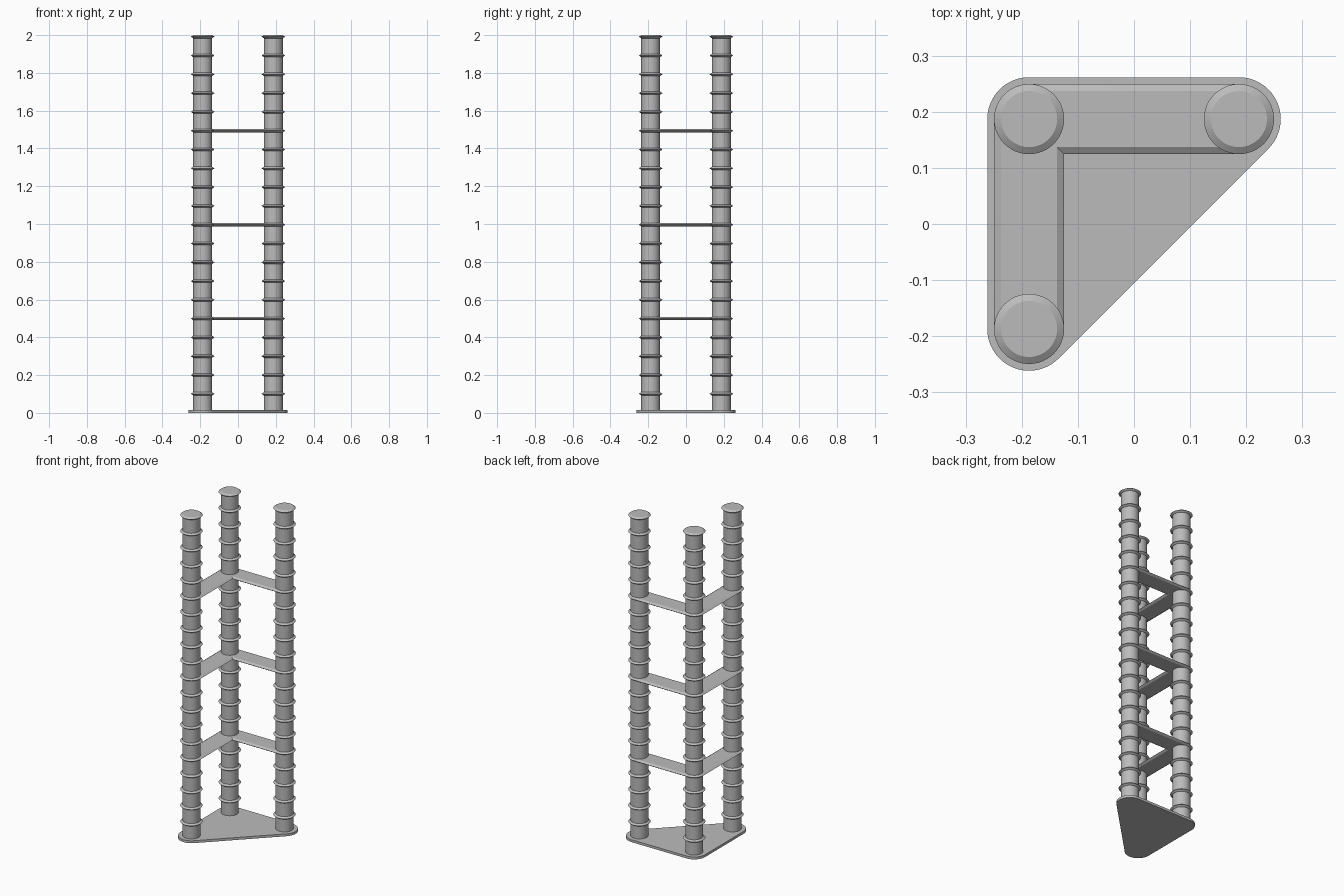
import bpy, bmesh, math

cube = bpy.data.objects.get("Cube")
if cube:
    bpy.data.objects.remove(cube)

A = 0.187            # post centre offset
POST_R, RING_R = 0.05, 0.0625
HALF = 0.0085        # half thickness of rings and braces
TOP, PITCH, COUNT = 2.0, 0.0995, 20
BRACE_LEVELS = (5, 10, 15)

grey = bpy.data.materials.new("plain grey")
grey.use_nodes = True
grey.diffuse_color = (0.5, 0.5, 0.5, 1)
grey.node_tree.nodes["Principled BSDF"].inputs["Base Color"].default_value = (0.5, 0.5, 0.5, 1)


def level(k):
    return TOP - HALF - PITCH * (COUNT - k)


def arc(cx, cy, r, start, end, n=24):
    angles = [math.radians(start + (end - start) * i / n) for i in range(n + 1)]
    return [(cx + r * math.cos(t), cy + r * math.sin(t)) for t in angles]


def loft(name, sections):
    """Stack matching outlines (points, z) into a closed solid."""
    bm = bmesh.new()
    loops = [[bm.verts.new((x, y, z)) for x, y in pts] for pts, z in sections]
    n = len(loops[0])
    for low, high in zip(loops, loops[1:]):
        for i in range(n):
            j = (i + 1) % n
            bm.faces.new((low[i], low[j], high[j], high[i]))
    bm.faces.new(loops[0][::-1])
    bm.faces.new(loops[-1])
    bmesh.ops.recalc_face_normals(bm, faces=bm.faces)
    mesh = bpy.data.meshes.new(name)
    bm.to_mesh(mesh)
    bm.free()
    mesh.materials.append(grey)
    obj = bpy.data.objects.new(name, mesh)
    bpy.context.collection.objects.link(obj)
    bpy.ops.object.select_all(action='DESELECT')
    obj.select_set(True)
    bpy.context.view_layer.objects.active = obj
    bpy.ops.object.shade_smooth_by_angle(angle=math.radians(25))
    return obj


def circle(cx, cy, r):
    return arc(cx, cy, r, 0, 360, 48)[:-1]


def brace_outline(r):
    """L-shaped band of half width r with rounded ends and outer corner."""
    return (arc(-A, -A, r, 360, 180) + arc(-A, A, r, 180, 90)
            + arc(A, A, r, 90, -90) + [(r - A, A - r)])


# Base plate: rounded triangle around the three posts
R = 0.0745
base = arc(-A, A, R, 90, 180) + arc(-A, -A, R, 180, 315) + arc(A, A, R, -45, 90)
loft("base_plate", [(base, 0), (base, 0.015)])

# Posts with evenly spaced pointed rings
for name, x, y in (("corner_post", -A, A), ("left_post", A, A), ("front_post", -A, -A)):
    profile = [(POST_R, 0.005)]
    for k in range(1, COUNT + 1):
        if k not in BRACE_LEVELS:
            z = level(k)
            profile += [(POST_R, z - HALF), (RING_R, z), (POST_R, z + HALF)]
    loft(name, [(circle(x, y, r), z) for r, z in profile])

# L-shaped braces sharing the ring's pointed edge
for name, k in zip(("lower_brace", "middle_brace", "upper_brace"), BRACE_LEVELS):
    z = level(k)
    loft(name, [(brace_outline(POST_R), z - HALF), (brace_outline(RING_R), z),
                (brace_outline(POST_R), z + HALF)])
